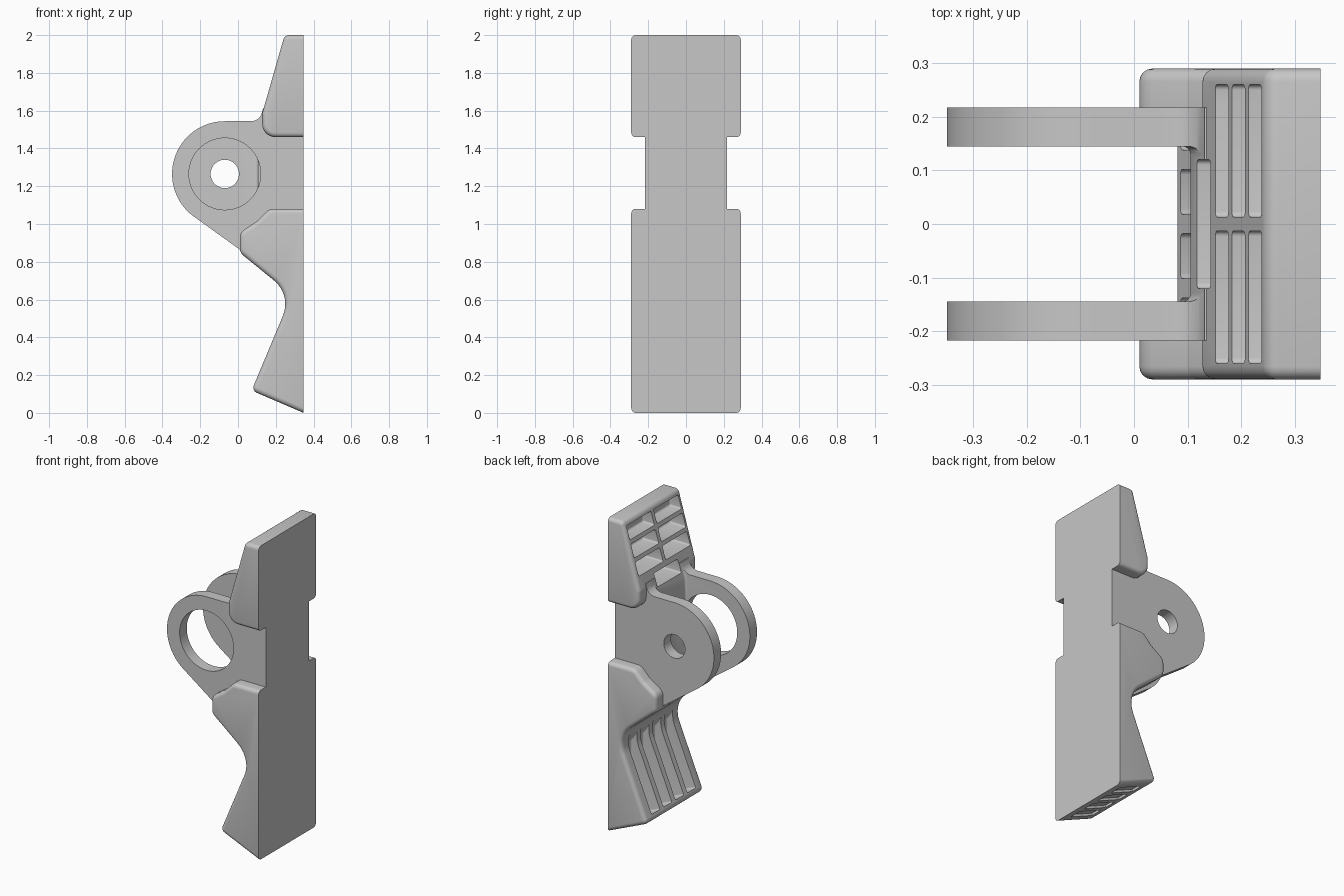
import bpy, bmesh, math
from mathutils import Vector

cube = bpy.data.objects.get("Cube")
if cube:
    bpy.data.objects.remove(cube, do_unlink=True)

BACK = 0.348          # flat mounting plane
HUB = (-0.07, 1.265)  # pivot centre in x, z

grey = bpy.data.materials.new("light_grey")
grey.use_nodes = True
grey.diffuse_color = (0.57, 0.57, 0.57, 1)
grey.node_tree.nodes["Principled BSDF"].inputs["Base Color"].default_value = grey.diffuse_color


def rounded(corners, steps=7):
    """Turn (x, z, radius) corners into a profile with filleted corners."""
    out = []
    for i, (x, z, r) in enumerate(corners):
        p = Vector((x, z))
        if r == 0:
            out.append(p)
            continue
        a = (Vector(corners[i - 1][:2]) - p).normalized()
        b = (Vector(corners[(i + 1) % len(corners)][:2]) - p).normalized()
        half = a.angle(b) / 2
        centre = p + (a + b).normalized() * r / math.sin(half)
        start = (p + a * r / math.tan(half) - centre).normalized()
        end = (p + b * r / math.tan(half) - centre).normalized()
        for k in range(steps + 1):
            out.append(centre + start.slerp(end, k / steps) * r)
    return out


def prism(name, profile, y0, y1, bevel=0.0):
    """Extrude an x-z profile along y and round the rims, except on the back plane."""
    bm = bmesh.new()
    face = bm.faces.new([bm.verts.new((p[0], y0, p[1])) for p in profile])
    ext = bmesh.ops.extrude_face_region(bm, geom=[face])
    moved = [g for g in ext["geom"] if isinstance(g, bmesh.types.BMVert)]
    bmesh.ops.translate(bm, verts=moved, vec=(0, y1 - y0, 0))
    # The starting face survives the extrusion when it is free, so keep one cap only
    bmesh.ops.recalc_face_normals(bm, faces=bm.faces)
    if bevel:
        rims = [e for e in bm.edges
                if abs(e.verts[0].co.y - e.verts[1].co.y) < 1e-6
                and min(v.co.x for v in e.verts) < BACK - 1e-4]
        bmesh.ops.bevel(bm, geom=rims, offset=bevel, offset_type='OFFSET',
                        segments=4, profile=0.5, affect='EDGES', clamp_overlap=False)
        bmesh.ops.recalc_face_normals(bm, faces=bm.faces)
    mesh = bpy.data.meshes.new(name)
    bm.to_mesh(mesh)
    bm.free()
    obj = bpy.data.objects.new(name, mesh)
    bpy.context.collection.objects.link(obj)
    mesh.materials.append(grey)
    return obj


def circle(radius, count=64):
    return [(HUB[0] + radius * math.cos(math.tau * i / count),
             HUB[1] + radius * math.sin(math.tau * i / count)) for i in range(count)]


def combine(target, tool, operation):
    mod = target.modifiers.new(operation, 'BOOLEAN')
    mod.operation = operation
    mod.solver = 'EXACT'
    mod.object = tool
    tool.hide_render = True
    bpy.context.view_layer.objects.active = target
    bpy.ops.object.modifier_apply(modifier=mod.name)
    bpy.data.objects.remove(tool, do_unlink=True)


# Core carrying the two ears
arc = [(HUB[0] + 0.279 * math.cos(math.radians(a)),
        HUB[1] + 0.279 * math.sin(math.radians(a)), 0) for a in range(90, 232, 3)]
core = rounded(arc + [(0.05, 0.835, 0), (0.12, 0.81, 0), (BACK, 0.81, 0),
                      (BACK, 1.62, 0), (0.16, 1.62, 0), (0.132, 1.61, 0),
                      (0.115, 1.544, 0.06)])
body = prism("bracket_body", core, -0.217, 0.217)

# Upper wedge
wedge = rounded([(BACK, 1.46, 0), (0.128, 1.46, 0.07), (0.128, 1.585, 0.05),
                 (0.247, 2.0, 0.03), (BACK, 2.0, 0)])
combine(body, prism("upper_wedge", wedge, -0.29, 0.29, 0.024), 'UNION')

# Lower grip block
grip = rounded([(BACK, 0.0, 0), (0.072, 0.118, 0.03), (0.284, 0.625, 0.16),
                (0.01, 0.848, 0.05), (0.01, 0.955, 0.05), (0.1, 1.015, 0.04),
                (0.165, 1.08, 0.06), (BACK, 1.08, 0)])
combine(body, prism("lower_grip", grip, -0.29, 0.29, 0.024), 'UNION')

# Gap between the ears
gap = [(-0.6, 0.6), (0.105, 0.6), (0.105, 1.51), (0.131, 1.605), (-0.6, 1.605)]
combine(body, prism("ear_gap", gap, -0.145, 0.145, 0.015), 'DIFFERENCE')

# Large bore in the front ear, small pivot hole in the rear ear
combine(body, prism("large_bore", circle(0.19), -0.4, -0.05), 'DIFFERENCE')
combine(body, prism("pivot_hole", circle(0.075), 0.05, 0.4), 'DIFFERENCE')


# Pockets in the upper wedge: three paired rows and one short row below
def pocket(z0, z1, y0, y1):
    shape = rounded([(-0.1, z0, 0), (0.295, z0, 0.012),
                     (0.295, z1, 0.012), (-0.1, z1, 0)], 3)
    combine(body, prism("pocket", shape, y0, y1, 0.01), 'DIFFERENCE')


for row in range(3):
    low = 1.668 + row * 0.108
    pocket(low, low + 0.084, 0.013, 0.26)
    pocket(low, low + 0.084, -0.26, -0.013)
pocket(1.555, 1.637, -0.12, 0.12)

# Long finger grooves in the grip and shallow recesses in its underside
groove = rounded([(0.29, 0.065, 0.012), (-0.05, 0.212, 0), (-0.05, 0.4, 0),
                  (0.2, 0.68, 0), (0.29, 0.55, 0.03)], 3)
recess = [(0.13, -0.05), (0.13, 0.109), (0.29, 0.04), (0.29, -0.05)]
for y in (-0.18, -0.06, 0.06, 0.18):
    combine(body, prism("groove", groove, y - 0.042, y + 0.042, 0.01), 'DIFFERENCE')
    combine(body, prism("recess", recess, y - 0.04, y + 0.04), 'DIFFERENCE')

# Finish
body.data.materials.clear()
body.data.materials.append(grey)
for poly in body.data.polygons:
    poly.material_index = 0
bpy.ops.object.select_all(action='DESELECT')
body.select_set(True)
bpy.context.view_layer.objects.active = body
bpy.ops.object.shade_smooth_by_angle(angle=math.radians(30))
